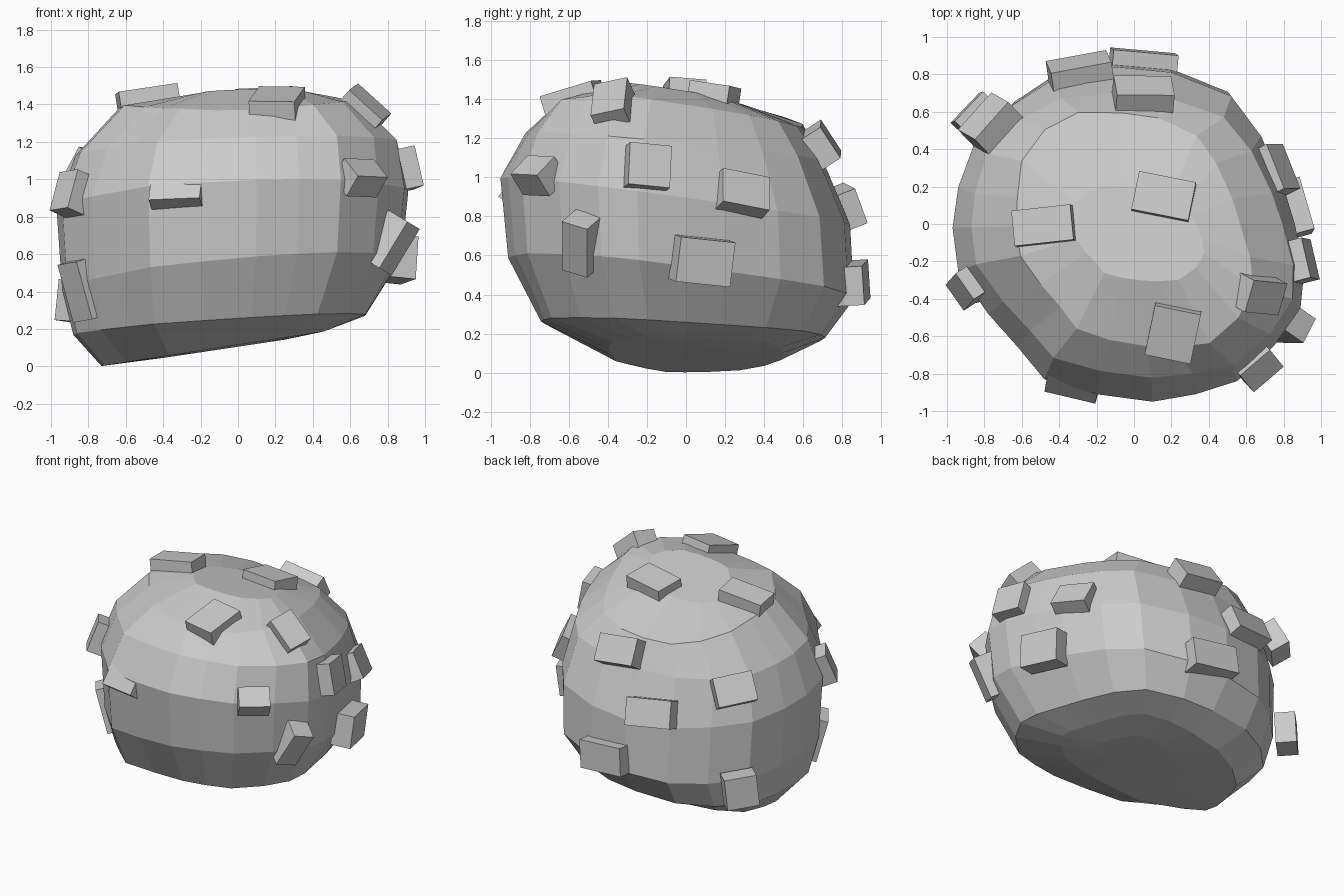
import bpy, bmesh
from math import atan2, sin
from mathutils import Vector, Matrix
from mathutils.bvhtree import BVHTree

if "Cube" in bpy.data.objects:
    bpy.data.objects.remove(bpy.data.objects["Cube"])

# Plan outline of the boulder, counter-clockwise
OUTLINE = [(-.97, -.02), (-.94, -.25), (-.78, -.48), (-.62, -.66), (-.48, -.83), (-.2, -.91),
           (.1, -.95), (.33, -.91), (.55, -.84), (.75, -.65), (.89, -.45), (.91, -.25),
           (.86, 0), (.8, .2), (.68, .48), (.52, .7), (.2, .83), (-.1, .86),
           (-.42, .8), (-.65, .65), (-.85, .45), (-.94, .2)]

# Rings: xmin, xmax, ymin, ymax, height = z + sx*x + sy*y + bow*x*x,
# squareness of the back-left/front-right corners and of the other two
RINGS = [(-.40, .25, -.18, .25, .105, .15, 0, 0, 0, 0),
         (-.73, .45, -.40, .50, .115, .155, 0, 0, .06, .03),
         (-.88, .67, -.74, .71, .22, .06, -.05, 0, .06, .04),
         (-.94, .87, -.91, .86, .48, .08, -.11, 0, .01, .01),
         (-.97, .91, -.95, .84, .87, .03, -.13, 0, 0, 0),
         (-.87, .84, -.82, .70, 1.15, .03, -.09, 0, .05, 0),
         (-.63, .60, -.65, .59, 1.31, 0, -.09, .19, .13, -.02),
         (-.32, .35, -.30, .20, 1.435, .02, -.15, 0, .15, .0)]


def boulder():
    bm = bmesh.new()
    loops = []
    for x0, x1, y0, y1, z, sx, sy, bow, qa, qb in RINGS:
        loop = []
        for ox, oy in OUTLINE:
            s = sin(2 * atan2(oy, ox))
            k = 1 + (qa if s < 0 else qb) * s * s
            x = k * (ox / .97 * -x0 if ox < 0 else ox / .91 * x1)
            y = k * (oy / .95 * -y0 if oy < 0 else oy / .86 * y1)
            loop.append(bm.verts.new((x, y, z + sx * x + sy * y + bow * x * x)))
        loops.append(loop)
    n = len(OUTLINE)
    for a, b in zip(loops, loops[1:]):
        for i in range(n):
            j = (i + 1) % n
            bm.faces.new((a[i], a[j], b[j], b[i]))
    bm.faces.new(loops[0][::-1])
    bm.faces.new(loops[-1])
    bmesh.ops.recalc_face_normals(bm, faces=bm.faces)
    tree = BVHTree.FromBMesh(bm)
    me = bpy.data.meshes.new("boulder_body")
    bm.to_mesh(me)
    bm.free()
    bpy.context.collection.objects.link(bpy.data.objects.new("boulder_body", me))
    return tree


# Blocks seated on the surface: position, width, height, twist, upward lean
BLOCKS = [(.16, .14, 1.40, .31, .21, -.2, 0), (-.48, -.01, 1.42, .32, .19, .1, 0),
          (.21, -.57, 1.38, .25, .28, -.2, 0), (.66, -.37, 1.36, .24, .18, -.35, 0),
          (.88, -.20, 1.05, .22, .22, -.1, 0), (.66, -.76, 1.01, .21, .15, -.05, .9),
          (.82, -.54, .66, .15, .29, -.3, -.4), (.88, .09, .57, .29, .23, -.1, 0),
          (.74, .28, .91, .26, .19, -.2, .2), (.05, .70, 1.17, .31, .19, .15, 0),
          (-.29, .82, .85, .33, .19, .1, 0), (.05, .86, .46, .35, .20, .1, 0),
          (-.80, .57, 1.05, .27, .20, .15, .3), (-.89, .62, .33, .22, .22, .1, .35),
          (-.88, -.33, .92, .17, .22, .1, 0), (-.80, -.29, .42, .18, .32, .1, 0),
          (-.31, -.79, .93, .28, .18, .05, .8)]


def block(i, tree, x, y, z, w, h, twist, lean):
    p, n, _, _ = tree.find_nearest(Vector((x, y, z)))
    p = p.lerp(Vector((x, y, z)), .6)
    n = (n + Vector((0, 0, lean))).normalized()
    ref = Vector((1, 0, 0)) if n.z > .62 and lean == 0 else Vector((0, 0, 1)).cross(n)
    t = (ref - n * ref.dot(n)).normalized()
    frame = Matrix((t, n.cross(t), n)).transposed().to_4x4()
    m = Matrix.Translation(p) @ frame @ Matrix.Rotation(twist, 4, 'Z')
    bm = bmesh.new()
    bmesh.ops.create_cube(bm, size=1, matrix=m @ Matrix.Diagonal((w, h, .14, 1)))
    me = bpy.data.meshes.new("surface_block")
    bm.to_mesh(me)
    bm.free()
    bpy.context.collection.objects.link(bpy.data.objects.new(f"surface_block_{i}", me))


surface = boulder()
for i, spec in enumerate(BLOCKS):
    block(i + 1, surface, *spec)
